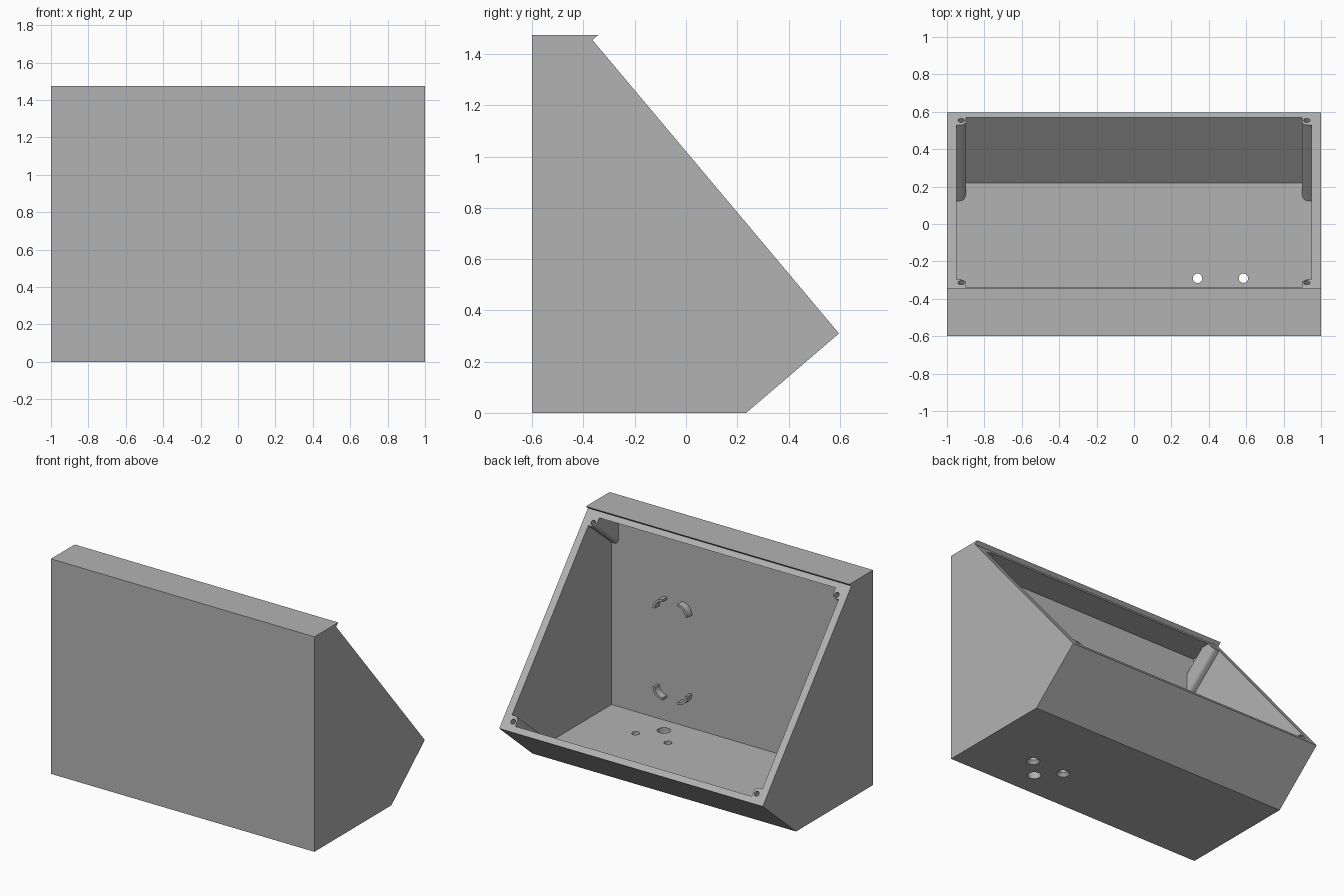
import bpy, bmesh, math
from mathutils import Vector

if "Cube" in bpy.data.objects:
    bpy.data.objects.remove(bpy.data.objects["Cube"])

grey = bpy.data.materials.new("plain grey")
grey.diffuse_color = (0.45, 0.45, 0.45, 1)
grey.use_nodes = True
grey.node_tree.nodes["Principled BSDF"].inputs["Base Color"].default_value = grey.diffuse_color

# Frame of the sloping opening: s runs down the slope, n points out of it
LIP = Vector((0, -0.365, 1.455))
S = Vector((0, 0.643, -0.766))
N = Vector((0, 0.766, 0.643))
SLOPE = 1.4955


def slope_point(x, s, h=0):
    return Vector((x, 0, 0)) + LIP + S * s + N * h


def prism(name, points, along):
    """Extrude a closed outline of 3D points along a vector."""
    bm = bmesh.new()
    face = bm.faces.new([bm.verts.new(p) for p in points])
    new = bmesh.ops.extrude_face_region(bm, geom=[face])["geom"]
    bmesh.ops.translate(bm, vec=along,
                        verts=[v for v in new if isinstance(v, bmesh.types.BMVert)])
    bmesh.ops.recalc_face_normals(bm, faces=bm.faces)
    mesh = bpy.data.meshes.new(name)
    bm.to_mesh(mesh)
    bm.free()
    mesh.materials.append(grey)
    ob = bpy.data.objects.new(name, mesh)
    bpy.context.collection.objects.link(ob)
    return ob


def cone(name, centre, axis, length, r1, r2):
    """Cone or cylinder whose base sits at centre."""
    bpy.ops.mesh.primitive_cone_add(vertices=32, radius1=r1, radius2=r2, depth=length,
                                    location=centre + axis * length / 2,
                                    rotation=axis.to_track_quat('Z', 'Y').to_euler())
    ob = bpy.context.object
    ob.name = name
    ob.data.materials.append(grey)
    return ob


def cut(ob, cutter):
    bpy.context.view_layer.update()
    mod = ob.modifiers.new("cut", 'BOOLEAN')
    mod.object, mod.operation, mod.solver = cutter, 'DIFFERENCE', 'EXACT'
    bpy.context.view_layer.objects.active = ob
    bpy.ops.object.modifier_apply(modifier=mod.name)
    bpy.data.objects.remove(cutter, do_unlink=True)


def side_profile(points, x):
    return [Vector((x, y, z)) for y, z in points]


# Outer body with the small overhanging lip at the top
outer = [(-0.6, 0), (-0.6, 1.475), (-0.342, 1.475), (-0.365, 1.455),
         (0.597, 0.31), (0.235, 0)]
housing = prism("housing", side_profile(outer, -1), Vector((2, 0, 0)))

# Cavity, reaching out through the sloping side
inner = [(-0.55, 0.05), (-0.55, 1.425), (-0.34, 1.425), (-0.263, 1.489),
         (0.647, 0.406), (0.57, 0.342), (0.22, 0.05)]
cavity = prism("cavity", side_profile(inner, -0.95), Vector((1.9, 0, 0)))

# Screw posts are left standing in the four corners of the cavity
R = 0.03
for side in (-1, 1):
    for top in (True, False):
        section = [(0.98, 0.0), (0.98, 0.105)]
        for i in range(9):
            a = math.pi / 2 * (1 + i / 8)
            section.append((0.897 + R + R * math.cos(a), 0.105 - R + R * math.sin(a)))
        section.append((0.897, 0.0))
        pts = [slope_point(side * x, s if top else SLOPE - s, 0.2) for x, s in section]
        cut(cavity, prism("post", pts, N * -1.2))
cut(housing, cavity)

# Screw holes in the posts
for side in (-1, 1):
    for s in (0.08, SLOPE - 0.067):
        cut(housing, cone("screw_hole", slope_point(side * 0.924, s, 0.02), -N,
                          0.22, 0.017, 0.017))

# Cable hole and two countersunk mounting holes in the floor
UP = Vector((0, 0, 1))
cut(housing, cone("cable_hole", Vector((0.465, -0.424, -0.02)), UP, 0.1, 0.042, 0.042))
for x in (0.34, 0.585):
    cut(housing, cone("mount_hole", Vector((x, -0.29, -0.02)), UP, 0.1, 0.025, 0.025))
    cut(housing, cone("countersink", Vector((x, -0.29, -0.01)), UP, 0.035, 0.052, 0.022))

# Four curved corner clips on the inside of the front wall
clips = []
for sx in (-1, 1):
    for sz in (-1, 1):
        r_out, r_in = 0.075, 0.058
        arc = [(r, math.pi / 2 * i / 10) for r, steps in
               ((r_out, range(11)), (r_in, range(10, -1, -1))) for i in steps]
        pts = [Vector((0.472 + sx * (0.057 + r * math.cos(a)), -0.555,
                       0.555 + sz * (0.27 + r * math.sin(a)))) for r, a in arc]
        clips.append(prism("corner_clip", pts, Vector((0, 0.055, 0))))

# Smooth the round parts, keep the edges sharp
bpy.ops.object.select_all(action='DESELECT')
for ob in [housing] + clips:
    ob.select_set(True)
bpy.context.view_layer.objects.active = housing
bpy.ops.object.shade_smooth_by_angle(angle=math.radians(30))
